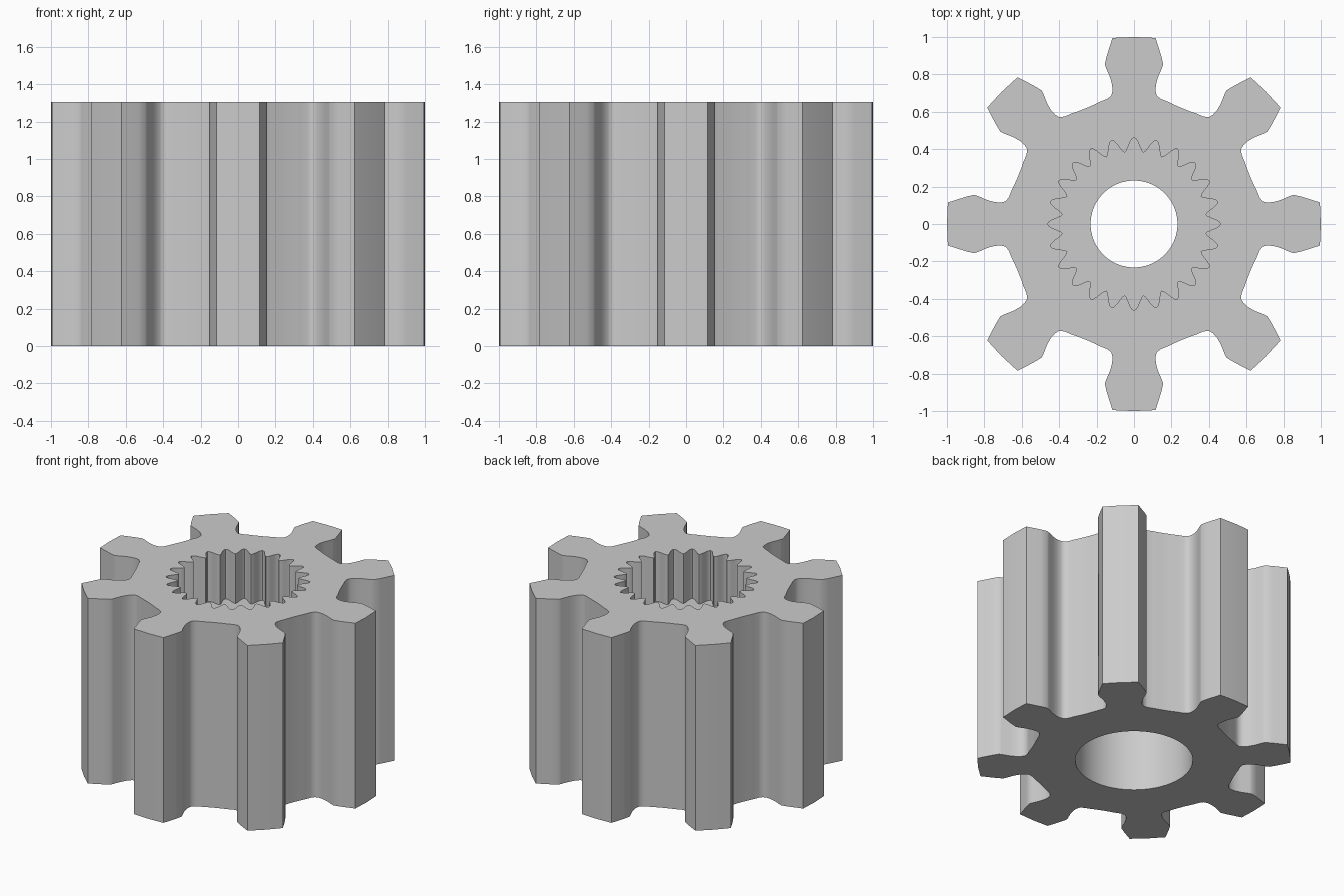
import bpy, bmesh
from math import sin, cos, pi, radians, hypot, atan2

cube = bpy.data.objects.get("Cube")
if cube:
    bpy.data.objects.remove(cube, do_unlink=True)

HEIGHT = 1.306
SOCKET_FLOOR = HEIGHT - 0.35
BORE_TOP = 0.8
TEETH = 8
SPLINES = 24

# Half of one tooth: (distance across, distance along the tooth axis)
HALF_TOOTH = [(0.115, 0.995), (0.145, 0.9), (0.156, 0.855), (0.15, 0.835),
              (0.128, 0.785), (0.117, 0.745), (0.115, 0.71), (0.122, 0.685),
              (0.145, 0.668), (0.18, 0.654)]


def polar(radius, angle):
    return radius * cos(angle), radius * sin(angle)


def gear_profile():
    """Eight mirrored teeth joined by arcs of the root circle."""
    flank = [(hypot(a, b), atan2(a, b)) for a, b in HALF_TOOTH]
    flank.append((0.672, radians(19)))
    tooth = [(r, -a) for r, a in reversed(flank)] + [(1.0, 0)] + flank
    tooth.append((0.67, pi / TEETH))
    return [polar(r, a + i * 2 * pi / TEETH) for i in range(TEETH) for r, a in tooth]


def spline_profile():
    """Rounded internal splines."""
    count = SPLINES * 10
    return [polar(0.424 + 0.038 * cos(2 * pi * i * SPLINES / count), 2 * pi * i / count)
            for i in range(count)]


def circle_profile(radius, count=72):
    return [polar(radius, 2 * pi * i / count) for i in range(count)]


bm = bmesh.new()


def add_walls(profile, z0, z1):
    """Vertical walls along a closed profile; returns its lower and upper edges."""
    low = [bm.verts.new((x, y, z0)) for x, y in profile]
    high = [bm.verts.new((x, y, z1)) for x, y in profile]
    n = len(profile)
    for i in range(n):
        j = (i + 1) % n
        bm.faces.new((low[i], low[j], high[j], high[i]))
    return [[bm.edges.get((ring[i], ring[(i + 1) % n])) for i in range(n)]
            for ring in (low, high)]


def add_cap(outer, inner):
    """Flat face between two closed edge loops."""
    bmesh.ops.triangle_fill(bm, edges=outer + inner, use_beauty=True)


# Toothed outside, splined socket, shaft hole and lower bore
gear_low, gear_high = add_walls(gear_profile(), 0, HEIGHT)
socket_low, socket_high = add_walls(spline_profile(), SOCKET_FLOOR, HEIGHT)
hole_low, hole_high = add_walls(circle_profile(0.232), BORE_TOP, SOCKET_FLOOR)
bore_low, bore_high = add_walls(circle_profile(0.375), 0, BORE_TOP)

# Top, socket floor, bore ceiling and underside
add_cap(gear_high, socket_high)
add_cap(socket_low, hole_high)
add_cap(bore_high, hole_low)
add_cap(gear_low, bore_low)
bmesh.ops.recalc_face_normals(bm, faces=bm.faces)

mesh = bpy.data.meshes.new("gear")
bm.to_mesh(mesh)
bm.free()
gear = bpy.data.objects.new("gear", mesh)
bpy.context.collection.objects.link(gear)

# Plain grey
grey = bpy.data.materials.new("grey")
grey.use_nodes = True
colour = (0.6, 0.6, 0.6, 1)
grey.diffuse_color = colour
grey.node_tree.nodes["Principled BSDF"].inputs["Base Color"].default_value = colour
mesh.materials.append(grey)

bpy.ops.object.select_all(action='DESELECT')
gear.select_set(True)
bpy.context.view_layer.objects.active = gear
bpy.ops.object.shade_smooth_by_angle(angle=radians(40))
